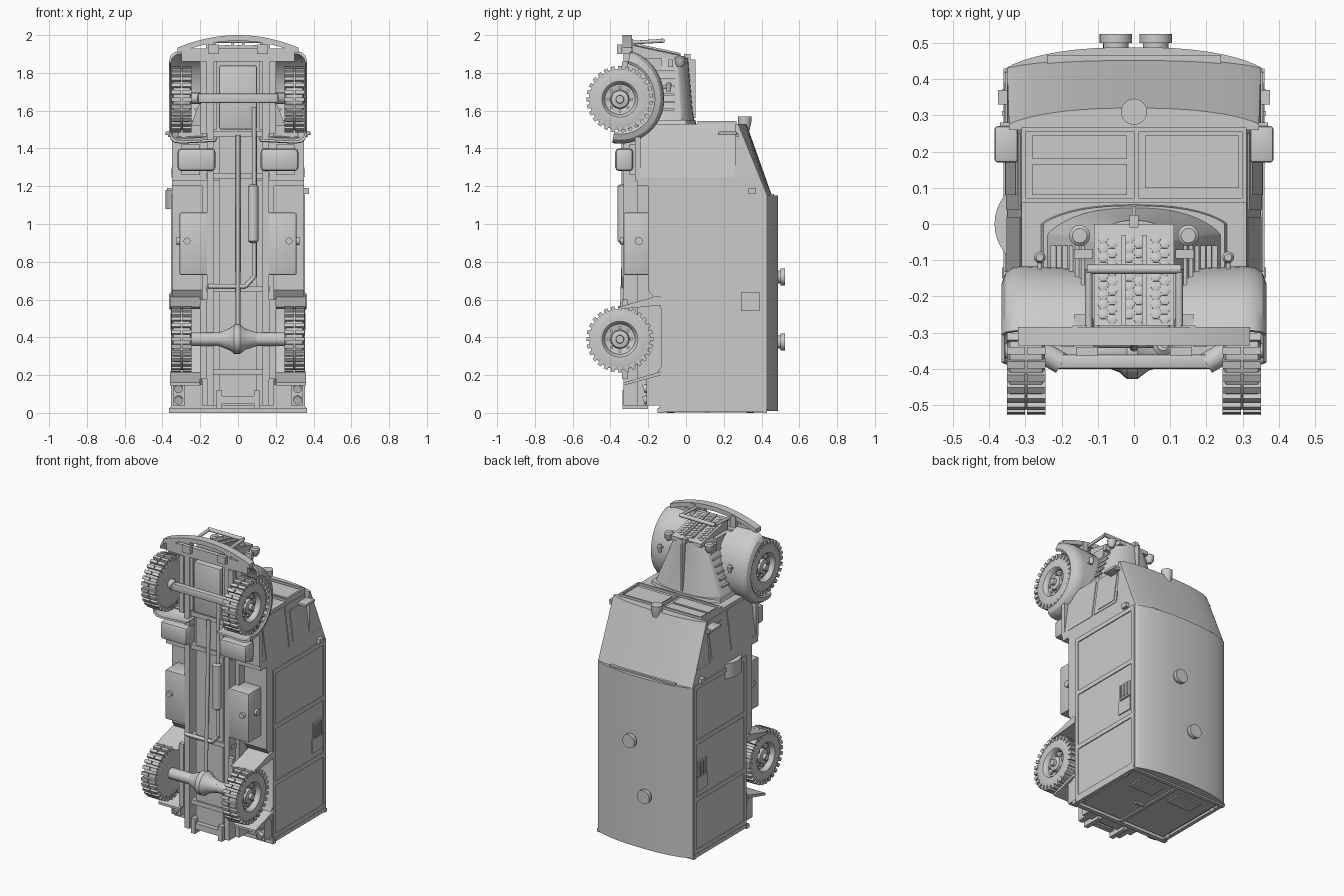
import bpy, bmesh, math
from mathutils import Vector

default_cube = bpy.data.objects.get("Cube")
if default_cube:
    bpy.data.objects.remove(default_cube)

paint = bpy.data.materials.new("plain_grey")
paint.use_nodes = True
paint.diffuse_color = (.6, .6, .6, 1)
paint.node_tree.nodes["Principled BSDF"].inputs["Base Color"].default_value = paint.diffuse_color


# ---- helpers: every part is one or more lofts through rings of points ----
def build(name, lofts, mirrored=False, bevel=0):
    for side in ((1, -1) if mirrored else (1,)):
        bm = bmesh.new()
        for rings in lofts:
            loops = [[bm.verts.new((side * p[0], p[1], p[2])) for p in ring] for ring in rings]
            for low, high in zip(loops, loops[1:]):
                for i in range(len(low)):
                    bm.faces.new((low[i - 1], low[i], high[i], high[i - 1]))
            bm.faces.new(loops[0])
            bm.faces.new(loops[-1])
        bmesh.ops.recalc_face_normals(bm, faces=bm.faces)
        if bevel:
            bmesh.ops.bevel(bm, geom=bm.edges[:], offset=bevel, segments=2, affect='EDGES', profile=.5)
        mesh = bpy.data.meshes.new(name)
        bm.to_mesh(mesh)
        bm.free()
        for face in mesh.polygons:
            face.use_smooth = True
        mesh.set_sharp_from_angle(angle=math.radians(32))
        mesh.materials.append(paint)
        prefix = ("left_" if side > 0 else "right_") if mirrored else ""
        obj = bpy.data.objects.new(prefix + name, mesh)
        bpy.context.collection.objects.link(obj)


def block(x, y, z):
    return [[(a, b, c) for a, b in ((x[0], y[0]), (x[1], y[0]), (x[1], y[1]), (x[0], y[1]))] for c in z]


def box(name, x, y, z, mirrored=False, bevel=0):
    build(name, [block(x, y, z)], mirrored, bevel)


def prism(name, x, profile, mirrored=False):
    build(name, [[[(a, y, z) for y, z in profile] for a in x]], mirrored)


def turned(origin, axis, profile, sides=24):
    turn = Vector(axis).to_track_quat('Z', 'Y')
    rings = []
    for along, radius in profile:
        ring = []
        for i in range(sides):
            a = math.tau * i / sides
            ring.append(Vector(origin) + turn @ Vector((radius * math.cos(a), radius * math.sin(a), along)))
        rings.append(ring)
    return rings


def rod(start, end, radius, sides=16):
    axis = Vector(end) - Vector(start)
    return turned(start, axis, ((0, radius), (axis.length, radius)), sides)


def arch(z, half, bottom, side, crown, steps=20):
    ring = [(half, bottom, z), (-half, bottom, z)]
    for i in range(steps + 1):
        t = -math.cos(math.pi * i / steps)
        ring.append((half * t, side + (crown - side) * (1 - abs(t) ** 2.5) ** .8, z))
    return ring


# ---- box body, roof and cab ----
prism("box_body", (-.35, .35), (
    (-.14, .02), (.43, .02), (.43, 1.15), (.388, 1.25), (-.26, 1.25), (-.26, 1.2),
    (-.2, 1.2), (-.2, .65), (-.13, .55), (-.13, .25), (-.17, .18), (-.14, .15)))
build("box_roof", [[arch(z, .352, .4, .43, .488) for z in (.01, 1.15)]])
build("cab_roof", [[arch(1.15, .35, .26, .43, .455), arch(1.53, .345, .26, .275, .32)]])
build("cab", [[block((-w, w), (-.25, .28), (z, z))[0] for z, w in ((1.24, .35), (1.53, .31))]])
box("roof_front_trim", (-.24, .24), (.44, .465), (1.14, 1.16))
box("cab_side_sill", (-.35, .35), (-.27, -.24), (1.23, 1.46))
build("roof_vents", [turned((x, .47, z), (0, 1, 0), ((0, .035), (.03, .035), (.03, .045), (.055, .045)))
                     for x, z in ((-.05, .375), (.06, .72))])

# Raised frame strips on the sides, vents and lockers
for z in (.04, .39, .77, 1.14):
    box("side_rib", (.345, .356), (-.13, .42), (z - .015, z + .015), True)
for y in (-.12, .41):
    box("side_rail", (.345, .356), (y - .013, y + .013), (.02, 1.15), True)
box("side_vent", (.345, .358), (.29, .39), (.54, .64), True)
build("side_vent_slats", [block((.35, .364), (y, y + .012), (.55, .63)) for y in (.3, .33, .36)], True)
box("vent_flap", (.345, .357), (.28, .39), (.44, .53), True)
build("side_intake", [[[(-.23 - .155 * math.sin(a), .14 * math.cos(a), z)
                        for a in [math.pi * i / 20 for i in range(21)]] for z in (1.08, 1.18)]])

# ---- cab doors, windows and mirrors ----
def door_plate(name, y, z, lift):
    rings = []
    for c in z:
        face = .35 - (c - 1.24) * .138
        rings += block((face - .01, face + lift), y, (c,))
    build(name, [rings], True)

door_plate("door_window_frame", (.04, .25), (1.25, 1.51), .005)
door_plate("door_window", (.08, .23), (1.27, 1.47), .009)
door_plate("door_panel", (-.2, .02), (1.25, 1.51), .004)
box("mirror", (.32, .385), (.17, .27), (1.47, 1.49), True, .008)
box("mirror_arm", (.3, .37), (.26, .28), (1.46, 1.48), True)
box("roof_marker", (.34, .375), (.33, .37), (1.16, 1.19), True)
build("windscreens", [
    block((-.28, -.02), (.18, .245), (1.52, 1.537)), block((-.28, -.02), (.08, .165), (1.52, 1.537)),
    block((.03, .29), (.1, .245), (1.52, 1.537))])
build("windscreen_frame", [block((-.31, .31), (y, y + .012), (1.52, 1.545)) for y in (.06, .255)]
      + [block((x, x + .012), (.06, .26), (1.52, 1.545)) for x in (-.31, 0, .298)])
build("roof_lamp", [turned((0, .31, 1.49), (0, 0, 1), ((0, .025), (.05, .036), (.08, .036)))])

# ---- bonnet, grille and lamps ----
build("bonnet", [[arch(1.52, .25, -.26, -.03, .05), arch(1.6, .22, -.27, -.03, .035),
                  arch(1.88, .11, -.28, -.05, .01)]])
build("cowl", [[arch(1.52, .26, -.25, 0, .055), arch(1.55, .25, -.25, 0, .05)]])
box("bonnet_hinge", (-.006, .006), (0, .05), (1.56, 1.87))
for i in range(6):
    z = 1.6 + i * .04
    x = .225 - i * .017
    box("bonnet_louvre", (x - .03, x + .006), (-.18, -.06), (z, z + .012), True)
prism("grille_shell", (-.11, .11), ((0, 1.86), (0, 1.885), (-.28, 1.945), (-.28, 1.86)))
prism("grille_bar", (.022, .034), ((-.03, 1.89), (-.03, 1.905), (-.28, 1.96), (-.28, 1.94)), True)
mesh_cells = []
for column in (-.085, -.06, -.013, .013, .06, .085):
    for row in range(9):
        y = -.045 - row * .026 - (.013 if column in (-.06, .013, .085) else 0)
        mesh_cells.append(turned((column, y, 1.872 - y * .214), (0, .214, 1),
                                 ((0, .014), (.016, .014), (.018, .009)), 6))
build("grille_mesh", mesh_cells)
box("bonnet_catch", (-.013, .013), (-.01, .025), (1.87, 1.9))
build("headlamp", [turned((.15, -.032, 1.83), (0, 0, 1), ((0, .012), (.02, .026), (.05, .029), (.058, .02)))], True)
box("headlamp_bracket", (.1, .165), (-.095, -.07), (1.83, 1.87), True)
build("side_lamp", [turned((.26, -.092, 1.7), (0, 0, 1), ((0, .01), (.04, .016), (.05, .01))),
                    rod((.26, -.15, 1.72), (.26, -.09, 1.72), .006)], True)

# ---- front wings, bumper and guard ----
outer = ((.12, .225), (.3, .235), (.335, .23), (.355, .215), (.366, .185))
section = list(outer) + [(x - .008, r - .012) for x, r in reversed(outer)]
wing = []
for i in range(25):
    a = math.radians(-100 + i * 7.4)
    reach = 1 + .12 * max(0, math.sin(a)) ** 2
    wing.append([(x, -.35 + r * reach * math.cos(a), 1.66 + r * reach * math.sin(a)) for x, r in section])
build("front_wing", [wing], True)
box("wing_inner_panel", (.11, .135), (-.32, -.13), (1.5, 1.88), True)
bumper = []
for i in range(17):
    x = -.32 + i * .04
    z = 2 - .65 * x * x
    bumper.append([(x, y, c) for y, c in ((-.335, z - .03), (-.335, z), (-.285, z), (-.285, z - .03))])
build("bumper", [bumper])
build("bumper_guard", [rod((-.13, -.125, 1.97), (.13, -.125, 1.97), .013)]
      + [rod((x, -.29, 1.96), (x, -.125, 1.97), .01) for x in (-.125, .125)])
box("bumper_bracket", (.13, .17), (-.33, -.28), (1.85, 1.98), True)
box("tow_hook", (.1, .16), (-.365, -.34), (1.9, 1.95), True)
box("bumper_apron", (-.3, .3), (-.33, -.3), (1.86, 1.93))

# ---- wheels ----
tyre = ((-.05, .08), (-.052, .14), (-.044, .162), (.044, .162), (.052, .14), (.05, .095),
        (.04, .085), (.02, .08), (.015, .05), (.035, .045), (.04, .022), (.058, .02))
for name, z in (("front", 1.66), ("rear", .39)):
    hub = (.298, -.35, z)
    parts = [turned(hub, (1, 0, 0), tyre, 40)]
    for i in range(28):
        a = math.tau * i / 28
        for offset in (-.028, .028):
            ring = []
            for r in (.145, .177):
                half = .012 * (.145 / r)
                ring.append([(hub[0] + offset + dx, hub[1] + r * math.cos(a + da) , z + r * math.sin(a + da))
                             for dx, da in ((-.025, -half * 6), (.025, -half * 6), (.025, half * 6), (-.025, half * 6))])
            parts.append(ring)
    for i in range(8):
        a = math.tau * i / 8
        parts.append(turned((.31, -.35 + .062 * math.cos(a), z + .062 * math.sin(a)), (1, 0, 0),
                            ((0, .009), (.018, .009)), 6))
    build(name + "_wheel", parts, True)

# ---- chassis and running gear ----
box("frame_rail", (.13, .165), (-.33, -.25), (.04, 1.9), True)
box("floor_pan", (-.19, .19), (-.26, -.12), (.04, 1.53))
box("centre_tunnel", (-.1, .1), (-.3, -.25), (.06, 1.47))
build("cross_members", [block((-.17, .17), (-.31, -.26), (z, z + .03)) for z in (.2, .64, 1.24, 1.46)])
box("engine_sump", (-.1, .1), (-.33, -.2), (1.5, 1.84), bevel=.01)
build("rear_axle", [rod((-.25, -.35, .39), (.25, -.35, .39), .036),
                    turned((-.1, -.35, .39), (1, 0, 0), ((0, .036), (.06, .06), (.08, .078), (.11, .078), (.14, .055), (.2, .036)))])
box("front_axle", (-.22, .22), (-.4, -.36), (1.64, 1.69), bevel=.008)
build("front_axle_end", [rod((.2, -.385, 1.665), (.26, -.35, 1.665), .03)], True)
build("leaf_spring", [block((.165, .2), (-.34, -.31), z) for z in ((.18, .6), (1.48, 1.86))], True)
build("drive_shaft", [rod((0, -.34, .45), (0, -.31, 1.47), .012)])
build("exhaust", [rod((.085, -.33, 1.62), (.085, -.33, .72), .012), rod((.085, -.33, .72), (.04, -.33, .67), .012),
                  rod((.04, -.33, .67), (-.16, -.33, .67), .012),
                  turned((.08, -.335, .9), (0, 0, 1), ((0, .015), (.01, .028), (.3, .028), (.31, .015)))])
box("step_tank", (.12, .32), (-.375, -.28), (1.28, 1.4), True, .02)
box("step_bracket", (.2, .3), (-.3, -.24), (1.26, 1.42), True)
box("tool_box", (.15, .31), (-.33, -.19), (.73, 1.06), True, .008)
box("locker", (.3, .345), (-.2, -.13), (.8, 1.06), True)
build("locker_knob", [rod((.22, -.25, .91), (.325, -.25, .91), .022), rod((.27, -.35, .91), (.27, -.3, .91), .018)], True)
prism("rear_flap_front", (.2, .36), ((-.36, .56), (-.15, .62), (-.13, .61), (-.13, .57), (-.34, .55)), True)
prism("rear_flap_back", (.2, .36), ((-.33, .16), (-.13, .22), (-.13, .2), (-.33, .145)), True)

# ---- rear end ----
box("rear_light_box", (.28, .345), (-.21, -.13), (.04, .19), True)
build("rear_lights", [rod((.315, -.175, z), (.315, -.225, z - .015), .022) for z in (.08, .14)], True)
box("rear_sill", (-.365, .365), (-.15, -.12), (0, .025))
box("rear_header", (-.36, .36), (.405, .43), (0, .02))
box("rear_post", (.335, .36), (-.14, .42), (.005, .03), True)
box("rear_door", (.012, .32), (-.11, .4), (.012, .03), True)
box("rear_window", (.06, .24), (.24, .35), (.004, .02), True)
box("door_centre_strip", (-.012, .012), (-.12, .41), (.003, .03))
build("door_hinge", [rod((.34, y - .02, .012), (.34, y + .02, .012), .012) for y in (-.08, .34)], True)
box("door_handle", (.02, .08), (.1, .12), (0, .02))
box("tow_bar", (-.1, .1), (-.33, -.29), (.05, .09))
box("tow_bar_bracket", (.085, .115), (-.335, -.2), (.02, .12), True)
